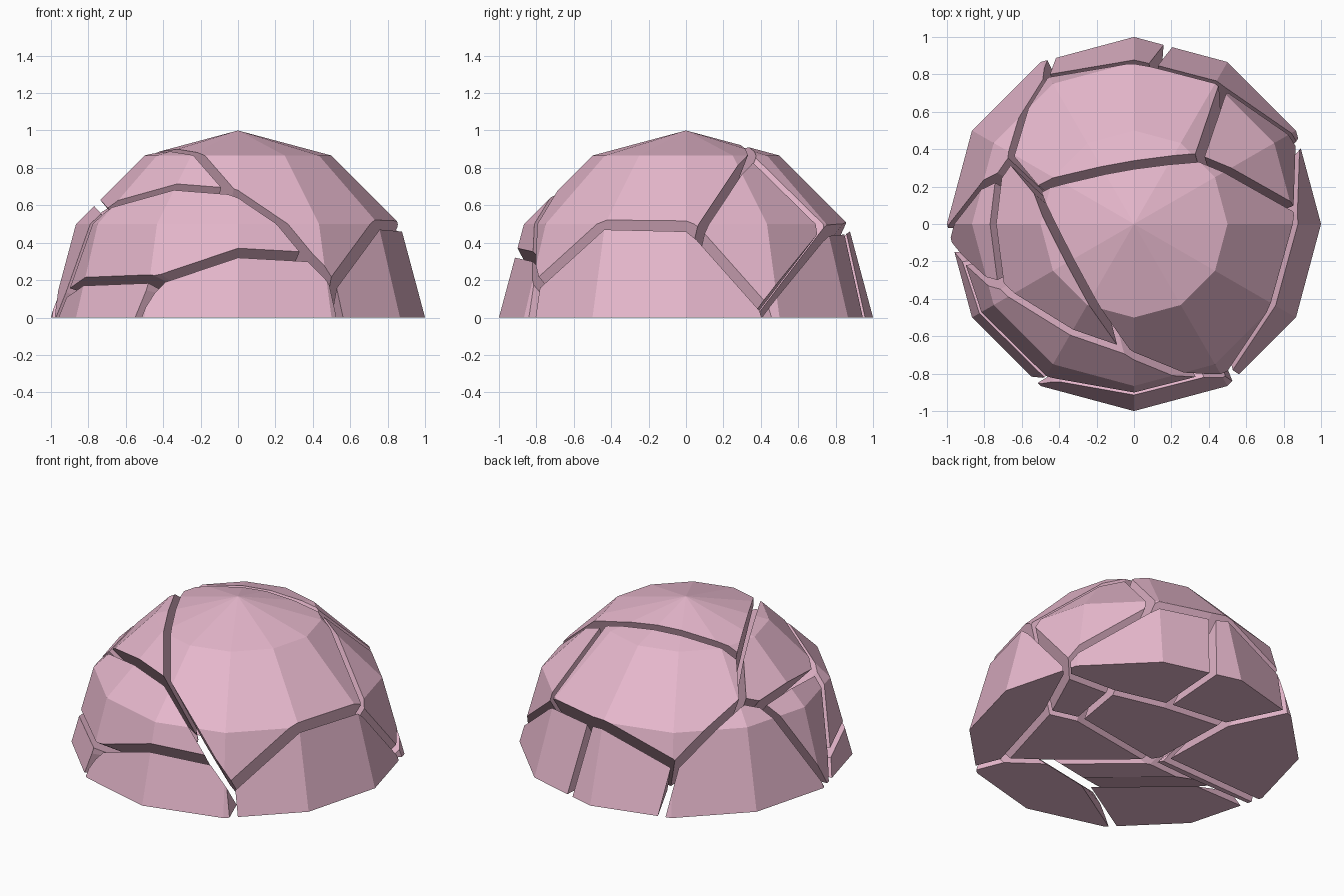
import bpy, bmesh
from mathutils import Vector

if "Cube" in bpy.data.objects:
    bpy.data.objects.remove(bpy.data.objects["Cube"])

HALF_GAP = 0.023

# Shards of the broken dome: tag -> (name, rough centre)
SHARDS = {
    "Q": ("crown_shard", (-.15, -.05, .72)),
    "P": ("upper_back_shard", (-.20, .42, .47)),
    "R": ("upper_front_right_shard", (.38, -.36, .48)),
    "S": ("upper_right_shard", (.43, .30, .60)),
    "T": ("upper_left_shard", (-.47, -.15, .62)),
    "U": ("upper_front_left_shard", (-.22, -.52, .43)),
    "V": ("left_shard", (-.82, .03, .38)),
    "B": ("rim_back_shard", (-.10, .85, .20)),
    "E": ("rim_back_right_shard", (.48, .72, .22)),
    "G": ("rim_right_wedge_shard", (.68, .27, .13)),
    "I": ("rim_right_shard", (.85, -.30, .20)),
    "F": ("rim_front_shard", (.22, -.85, .15)),
    "J": ("rim_front_left_shard", (-.22, -.80, .25)),
    "L": ("rim_left_shard", (-.60, -.52, .15)),
    "H": ("rim_back_left_shard", (-.75, .42, .20)),
}

# Crack junctions: which shards meet, and where
DOME_JOINTS = [
    ("QRTU", -.02, -.59, .77), ("PQS", -.08, .32, .91), ("QRS", .15, .04, .96),
    ("RSI", .81, -.03, .55), ("RFI", .49, -.75, .36), ("RJF", .22, -.81, .50),
    ("RUJ", .12, -.76, .58), ("UJL", -.53, -.75, .27), ("UTVL", -.72, -.42, .53),
    ("PTVH", -.61, .44, .61), ("PQT", -.47, .27, .83), ("PHB", -.41, .80, .36),
    ("PSBE", .20, .735, .59), ("SEG", .78, .47, .31), ("SGI", .865, .12, .43),
]
BASE_JOINTS = [
    ("GI", .90, .33), ("GE", .87, .45), ("EB", .16, .955), ("BH", -.42, .89),
    ("HV", -.98, .10), ("VL", -.95, -.27), ("LJ", -.58, -.80), ("JF", -.22, -.95),
    ("FI", .54, -.82), ("GIR", .55, -.055), ("GRP", .10, 0), ("GEP", .36, .48),
    ("EBP", .08, .58), ("BHP", -.30, .54), ("HPL", -.36, .07), ("PLU", -.28, -.09),
    ("PRU", -.17, -.065), ("HVL", -.80, -.13), ("ULJ", -.14, -.52),
    ("UJF", -.06, -.54), ("RUF", .38, -.57), ("RIF", .56, -.78),
]
joints = [(j[0], Vector(j[1:])) for j in DOME_JOINTS]
joints += [(j[0], Vector((j[1], j[2], 0))) for j in BASE_JOINTS]

# Relax the shard centres until every joint is equally far from the shards meeting there
centres = {k: Vector(v[1]) for k, v in SHARDS.items()}
for step in range(1500):
    for tags, p in joints:
        dist = {k: max((c - p).length, 1e-4) for k, c in centres.items()}
        mean = sum(dist[k] for k in tags) / len(tags)
        for k, c in centres.items():
            err = mean - dist[k] if k in tags else max(0, mean + .02 - dist[k])
            if err:
                centres[k] = c + (c - p) * (.25 * err / dist[k])

pink = bpy.data.materials.new("pink_stone")
pink.diffuse_color = (.80, .48, .61, 1)
pink.use_nodes = True
pink.node_tree.nodes["Principled BSDF"].inputs["Base Color"].default_value = pink.diffuse_color


def cap(bm):
    """Close the hole left by a cut."""
    rim = [e for e in bm.edges if e.is_boundary]
    if rim:
        bmesh.ops.holes_fill(bm, edges=rim, sides=0)


def dome():
    """Low-poly half ball with a flat base."""
    bm = bmesh.new()
    bmesh.ops.create_uvsphere(bm, u_segments=12, v_segments=6, radius=1)
    low = [v for v in bm.verts if v.co.z < -.01]
    bmesh.ops.delete(bm, geom=low, context='VERTS')
    for v in bm.verts:
        if abs(v.co.z) < 1e-4:
            v.co.z = 0
    cap(bm)
    return bm


# Cut one shard per centre, leaving an even gap to each neighbour
for tag, (name, _) in SHARDS.items():
    bm = dome()
    a = centres[tag]
    for other, b in centres.items():
        if other == tag or not bm.verts:
            continue
        n = (b - a).normalized()
        bmesh.ops.bisect_plane(bm, geom=bm.verts[:] + bm.edges[:] + bm.faces[:],
                               dist=1e-5, plane_co=(a + b) / 2 - n * HALF_GAP,
                               plane_no=n, clear_outer=True)
        cap(bm)
    if bm.faces:
        bmesh.ops.recalc_face_normals(bm, faces=bm.faces[:])
        mesh = bpy.data.meshes.new(name)
        bm.to_mesh(mesh)
        mesh.materials.append(pink)
        bpy.context.collection.objects.link(bpy.data.objects.new(name, mesh))
    bm.free()
